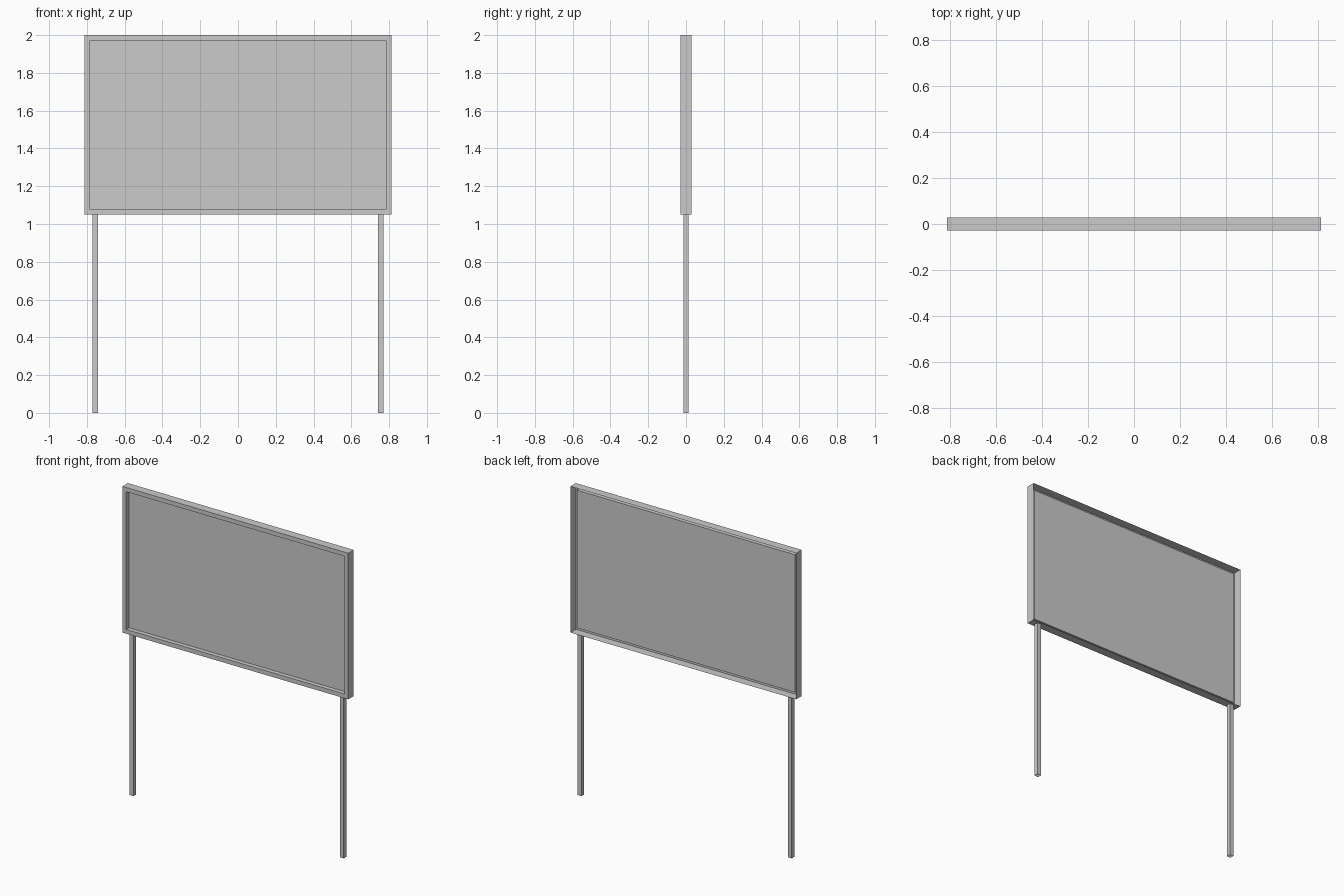
import bpy, bmesh
from mathutils import Vector

if "Cube" in bpy.data.objects:
    bpy.data.objects.remove(bpy.data.objects["Cube"])


def box(name, lo, hi, open_normals=()):
    """Axis-aligned box; faces pointing along open_normals are left out."""
    bm = bmesh.new()
    bmesh.ops.create_cube(bm, size=1)
    lo, hi = Vector(lo), Vector(hi)
    for v in bm.verts:
        v.co = (lo + hi) / 2 + v.co * (hi - lo)
    bm.normal_update()
    gone = [f for f in bm.faces
            if any(f.normal.dot(Vector(n)) > 0.9 for n in open_normals)]
    bmesh.ops.delete(bm, geom=gone, context='FACES')
    mesh = bpy.data.meshes.new(name)
    bm.to_mesh(mesh)
    bm.free()
    obj = bpy.data.objects.new(name, mesh)
    bpy.context.collection.objects.link(obj)
    return obj


# Sign board: thin shell, open at the back, front panel set into the rim
board = box("sign_board", (-0.812, -0.028, 1.05), (0.812, 0.028, 2.0), [(0, 1, 0)])
bm = bmesh.new()
bm.from_mesh(board.data)
bm.normal_update()
front = [f for f in bm.faces if f.normal.y < -0.9]
bmesh.ops.inset_region(bm, faces=front, thickness=0.039)
# Second inset of zero width makes the recess walls
bmesh.ops.inset_region(bm, faces=front, thickness=0.0, use_even_offset=True)
bmesh.ops.translate(bm, verts=list(front[0].verts), vec=(0, 0.029, 0))
bm.to_mesh(board.data)
bm.free()

# Two square tube posts, open at the ends
for side, name in ((-1, "left_post"), (1, "right_post")):
    x = side * 0.756
    box(name, (x - 0.014, -0.014, 0), (x + 0.014, 0.014, 1.05),
        [(0, 0, 1), (0, 0, -1)])
